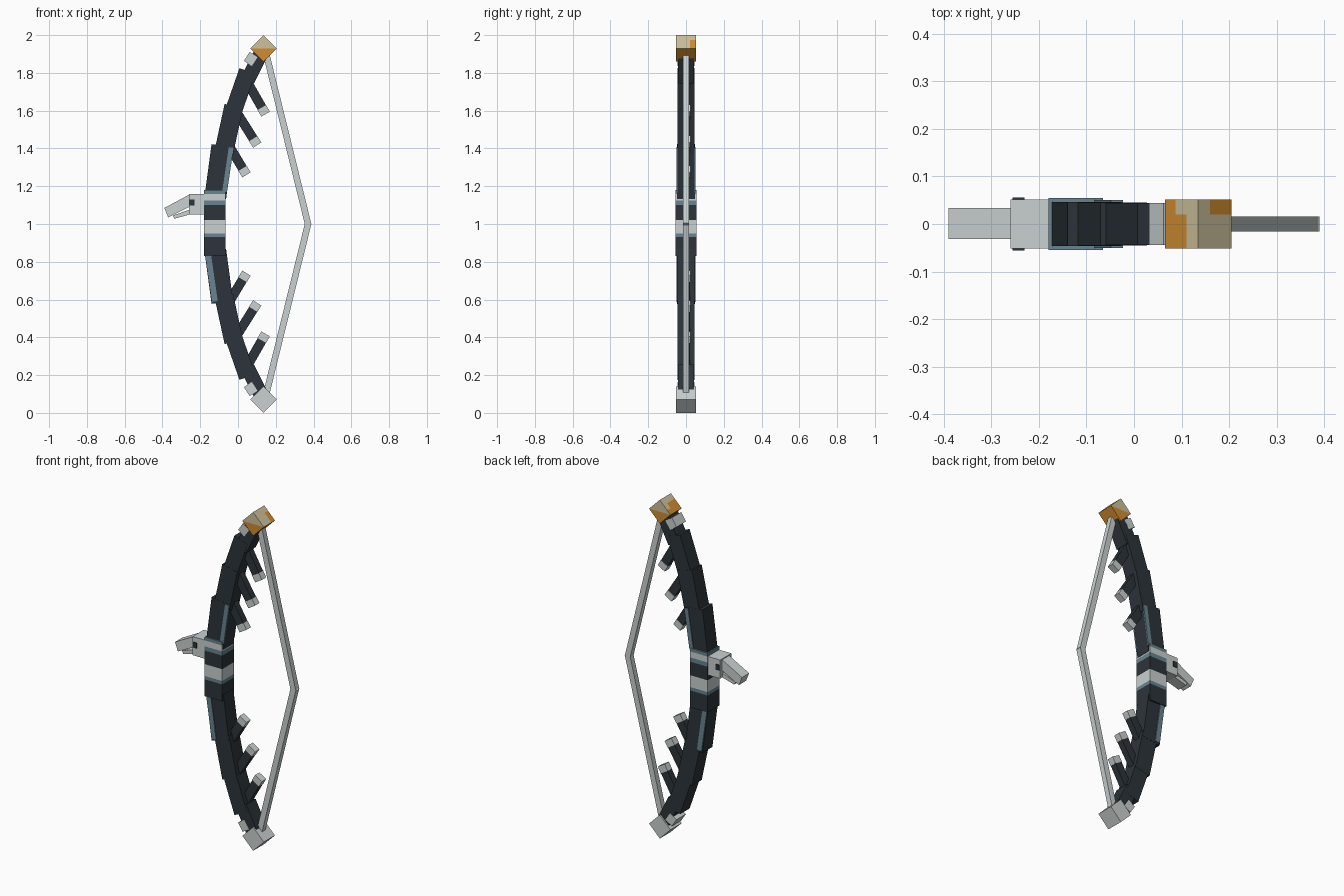
import bpy, bmesh
from mathutils import Vector

cube = bpy.data.objects.get("Cube")
if cube:
    bpy.data.objects.remove(cube, do_unlink=True)


def material(name, hex_code):
    srgb = [int(hex_code[i:i + 2], 16) / 255 for i in (0, 2, 4)]
    colour = [c / 12.92 if c < 0.04 else ((c + 0.055) / 1.055) ** 2.4 for c in srgb] + [1]
    mat = bpy.data.materials.new(name)
    mat.use_nodes = True
    mat.diffuse_color = colour
    bsdf = mat.node_tree.nodes["Principled BSDF"]
    bsdf.inputs["Base Color"].default_value = colour
    bsdf.inputs["Roughness"].default_value = 0.8
    return mat


DARK = material("charcoal", "2c343a")
LIGHT = material("pale grey", "c9d1d0")
STEEL = material("steel blue", "688490")
KHAKI = material("khaki", "cdc19b")
ORANGE = material("orange", "d08c30")


def prism(name, points, y0, y1, mats, cuts=(), rule=None):
    """Extrude an x-z outline along y, slice it, and colour faces by a rule."""
    bm = bmesh.new()
    face = bm.faces.new([bm.verts.new((x, y0, z)) for x, z in points])
    moved = bmesh.ops.extrude_face_region(bm, geom=[face])["geom"]
    for v in moved:
        if isinstance(v, bmesh.types.BMVert):
            v.co.y = y1
    bmesh.ops.recalc_face_normals(bm, faces=bm.faces)
    for axis, value in cuts:
        normal = Vector((0, 0, 0))
        normal[axis] = 1
        bmesh.ops.bisect_plane(bm, geom=bm.verts[:] + bm.edges[:] + bm.faces[:],
                               plane_co=normal * value, plane_no=normal)
    bm.normal_update()
    if rule:
        for f in bm.faces:
            f.material_index = rule(f.calc_center_median(), f.normal)
    mesh = bpy.data.meshes.new(name)
    bm.to_mesh(mesh)
    bm.free()
    for m in mats:
        mesh.materials.append(m)
    obj = bpy.data.objects.new(name, mesh)
    bpy.context.collection.objects.link(obj)
    return obj


def bar(name, a, b, width, depth, mat, y=0.0):
    """Straight square-ended bar between two x-z points."""
    a, b = Vector(a), Vector(b)
    d = (b - a).normalized()
    n = Vector((-d.y, d.x)) * width / 2
    return prism(name, [a + n, a - n, b - n, b + n], y - depth / 2, y + depth / 2, [mat])


# Grip with wrapped bands
BANDS = [(0.93, 0), (0.95, 2), (1.02, 1), (1.10, 0), (1.125, 2), (1.16, 1), (1.19, 2)]


def band_colour(c, n):
    return next(i for top, i in BANDS if c.z < top)


prism("grip", [(-0.18, 0.83), (-0.065, 0.83), (-0.065, 1.18), (-0.18, 1.18)],
      -0.055, 0.055, [DARK, LIGHT, STEEL],
      [(2, top) for top, i in BANDS[:-1]], band_colour)

# Limb segments from grip to tip, as offsets above the middle: start, end, width
SEGMENTS = [((-0.12, 0.14), (-0.083, 0.415), 0.115),
            ((-0.075, 0.38), (-0.022, 0.625), 0.10),
            ((-0.03, 0.58), (0.05, 0.81), 0.09),
            ((0.05, 0.76), (0.125, 0.91), 0.077)]
# Barbs: root and end
BARBS = [((-0.045, 0.41), (0.045, 0.26)),
         ((0.0, 0.58), (0.102, 0.418)),
         ((0.05, 0.75), (0.146, 0.582))]

for side, s in (("upper", 1), ("lower", -1)):
    def at(p):
        return Vector((p[0], 1 + s * p[1]))

    for i, (a, b, width) in enumerate(SEGMENTS):
        bar(f"{side}_limb_segment_{i + 1}", at(a), at(b), width, 0.093 - 0.002 * i, DARK)

    for i, (a, b) in enumerate(BARBS):
        root, end = at(a), at(b)
        neck = end + (root - end).normalized() * 0.04
        bar(f"{side}_barb_{i + 1}", root, neck, 0.05, 0.038, DARK, 0.003)
        bar(f"{side}_barb_tip_{i + 1}", neck, end, 0.052, 0.04, LIGHT, 0.003)

    # Pale block on the outer side, just below the tip
    bar(f"{side}_tip_block", at((0.052, 0.85)), at((0.083, 0.897)), 0.05, 0.088, LIGHT)

    # Bowstring half
    bar(f"{side}_string", at((0.148, 0.905)), at((0.371, 0)), 0.034, 0.032, LIGHT)

# Small wedge closing the bowstring corner
prism("string_nock", [(0.36, 0.99), (0.386, 0.996), (0.39, 1.0), (0.386, 1.004), (0.36, 1.01)],
      -0.016, 0.016, [LIGHT])

# Steel strips on both sides of the first limb segments
for label, y in (("front", -0.048), ("back", 0.048)):
    bar(f"upper_strip_{label}", (-0.071, 1.17), (-0.036, 1.405), 0.026, 0.006, STEEL, y)
    bar(f"lower_strip_{label}", (-0.158, 0.84), (-0.122, 0.59), 0.03, 0.006, STEEL, y)

# Steel patch on the inner face near the upper tip
bar("upper_inner_patch", (0.087, 1.76), (0.137, 1.86), 0.006, 0.035, STEEL, -0.025)


# Diamond tips
def diamond(z, r=0.07, x=0.135):
    return [(x - r, z), (x, z - r), (x + r, z), (x, z + r)]


def tip_colour(c, n):
    if c.z < 1.93:
        return 1
    if n.x < -0.5:
        return int(c.z < 1.952 or (c.z < 1.975 and c.y < 0.02))
    if n.x > 0.5:
        return int(c.y > 0.02 and c.z < 1.975)
    return 0


prism("upper_tip", diamond(1.93), -0.052, 0.052, [KHAKI, ORANGE],
      [(2, 1.93), (2, 1.952), (2, 1.975), (1, 0.02)], tip_colour)
prism("lower_tip", diamond(0.07), -0.052, 0.052, [LIGHT])

# Bird-like head on the outer side of the grip
prism("head", [(-0.26, 1.05), (-0.175, 1.05), (-0.175, 1.16), (-0.26, 1.16)],
      -0.052, 0.052, [LIGHT])
prism("upper_beak", [(-0.39, 1.085), (-0.37, 1.035), (-0.25, 1.095), (-0.25, 1.16)],
      -0.032, 0.034, [LIGHT])
prism("lower_beak", [(-0.345, 1.045), (-0.337, 1.028), (-0.25, 1.052), (-0.25, 1.078)],
      -0.03, 0.032, [LIGHT])
for label, y in (("front", -0.053), ("back", 0.053)):
    bar(f"eye_{label}", (-0.243, 1.097), (-0.243, 1.13), 0.025, 0.006, DARK, y)
